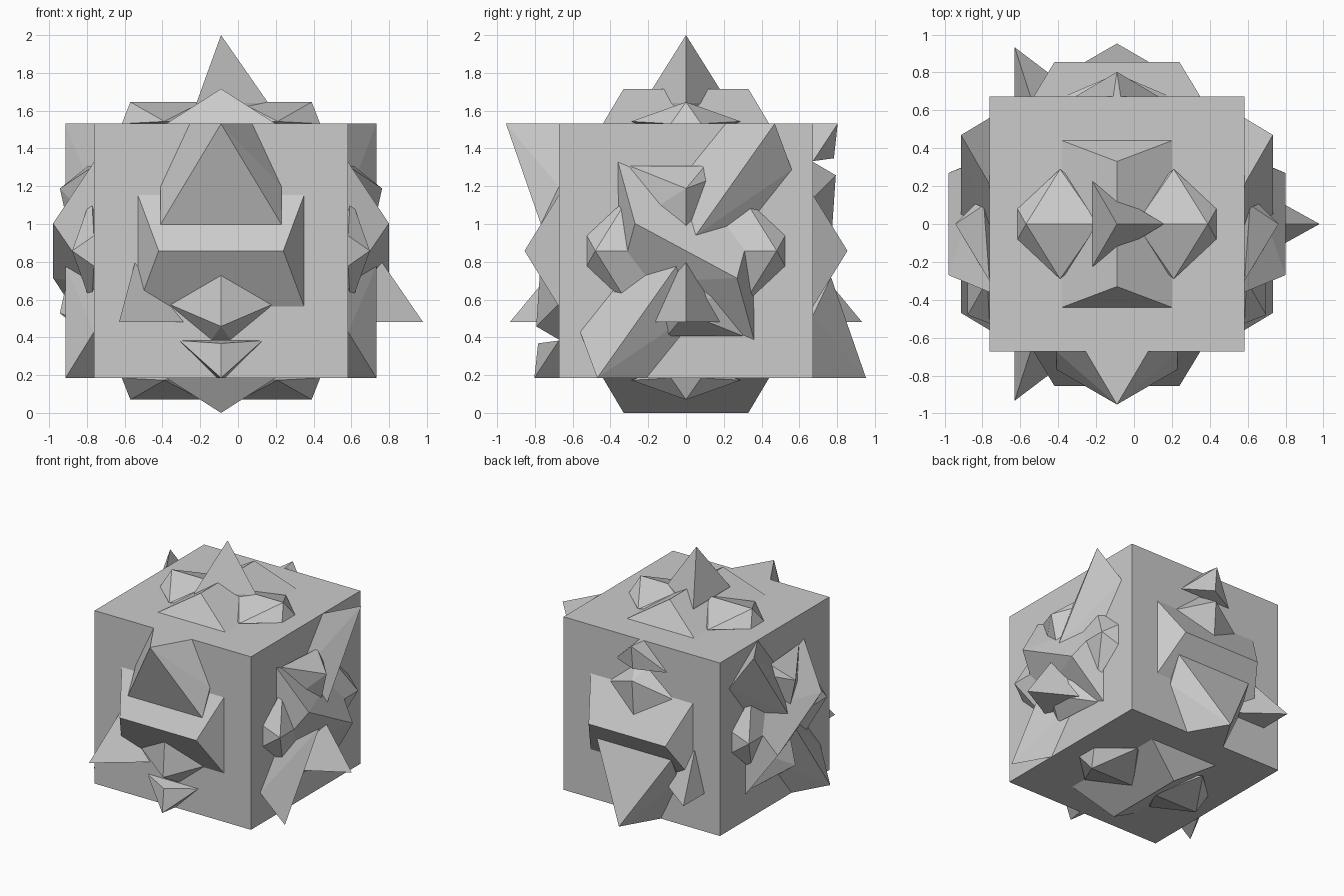
import bpy, bmesh
from mathutils import Vector

if "Cube" in bpy.data.objects:
    bpy.data.objects.remove(bpy.data.objects["Cube"])

H = 0.673                       # half size of the cube
C = Vector((-0.09, 0, 0.858))   # centre of the cube

# Each face maps local (across, up, height above face) to the world
FACES = {
    "front":  lambda u, v, h: (u, -H - h, v),
    "back":   lambda u, v, h: (u, H + h, -v),
    "right":  lambda u, v, h: (H + h, u, v),
    "left":   lambda u, v, h: (-H - h, u, v),
    "top":    lambda u, v, h: (u, v, H + h),
    "bottom": lambda u, v, h: (u, v, -H - h),
}


def hull(name, face, pts):
    """Flat-faced convex part placed on one face of the cube."""
    bm = bmesh.new()
    for p in pts:
        bm.verts.new(Vector(FACES[face](*p)) + C)
    res = bmesh.ops.convex_hull(bm, input=bm.verts)
    junk = {g for g in res["geom_interior"] + res["geom_unused"]
            if isinstance(g, bmesh.types.BMVert)}
    bmesh.ops.delete(bm, geom=list(junk), context='VERTS')
    bmesh.ops.dissolve_limit(bm, angle_limit=0.01, verts=bm.verts, edges=bm.edges)
    bmesh.ops.recalc_face_normals(bm, faces=bm.faces)
    me = bpy.data.meshes.new(face + "_" + name)
    bm.to_mesh(me)
    bm.free()
    bpy.context.collection.objects.link(bpy.data.objects.new(face + "_" + name, me))


def sym(pts):
    return pts + [(-u, v, h) for u, v, h in pts]


def turned(pts):
    return [(-u, -v, h) for u, v, h in pts]


def box_ridge(face, base, ridge, alongv=False):
    pts = sym([(base[0], base[1], 0), (base[0], -base[1], 0), (0, 0, -.1)])
    rid = [(0, ridge[0], ridge[1]), (0, -ridge[0], ridge[1])]
    if not alongv:
        rid = [(v, u, h) for u, v, h in rid]
    hull("ridge", face, pts + rid)


def eye(face, s):
    pts = [(.48, 0, .115), (.10, 0, .115), (.30, 0, -.1)]
    for t in (-1, 1):
        pts += [(.525, .08 * t, 0), (.30, .29 * t, .012), (.06, .08 * t, 0)]
    hull("eye", face, [(s * u, v, h) for u, v, h in pts])


# Main cube
bpy.ops.mesh.primitive_cube_add(size=2 * H, location=C)
bpy.context.object.name = "cube_body"

# Top and bottom: long ridge and two eyes, nose on top
for f in ("top", "bottom"):
    box_ridge(f, (.29, .44), (.33, .185), True)
    for s in (-1, 1):
        eye(f, s)
hull("nose", "top", [(0, 0, .469), (-.13, .225, 0.11), (-.13, -.225, 0.11), (.25, 0, 0.11),
                     (-.13, .225, -.05), (-.13, -.225, -.05), (.25, 0, -.05)])

# Front and back: cross ridge, forehead wedge, chin, corner spike
for f, k in (("front", 1), ("back", -1)):
    box_ridge(f, (.44, .295), (.33, .182))
    hull("wedge", f, sym([(0, H, .28), (.165, H, 0), (.32, .34, 0), (.32, .14, .095),
                          (.28, .14, -.05), (.165, H, -.05)]))
    hull("upper_chin", f, sym([(0, -.11, .10), (.28, -.28, 0), (.05, -.47, 0),
                               (0, -.40, .12), (.1, -.2, -.05)]))
    hull("lower_chin", f, sym([(0, -H, .13), (0, -.49, .11), (.22, -.475, 0),
                               (.02, -H, 0), (.05, -.5, -.05)]))
    hull("spike", f, [(-.54, -.378 * k, .26), (-.54, -.378 * k, -.02),
                      (-.17, -.378 * k, -.02), (-.45, -.04 * k, -.02)])

# Right and left: tilted ridge, eyes, diagonal beams and small peaks
beam = [(.47, H, .15), (.05, .08, .15), (.21, H, 0), (-.1, .29, 0),
        (.56, .43, 0), (.25, .04, 0), (.3, .4, -.05)]
peak = [(0, .33, .18), (-.3, .45, 0), (.1, .45, .03), (.16, .39, .02),
        (0, .06, .12), (-.27, .16, .02), (0, .3, -.05)]
for f in ("right", "left"):
    tilt = [(-.27, .145, .216), (-.36, .47, 0), (-.355, -.17, 0), (-.27, -.2, 0),
            (-.2, .1, -.05)]
    hull("ridge", f, tilt + turned(tilt))
    for s in (-1, 1):
        eye(f, s)
    for pts in (beam, turned(beam)):
        hull("beam", f, pts)
    for pts in (peak, turned(peak)):
        hull("peak", f, pts)
hull("nose", "right", [(0, -.378, .397), (-.22, -.378, 0), (.22, -.378, 0), (0, .2, 0),
                       (0, -.2, -.05)])
